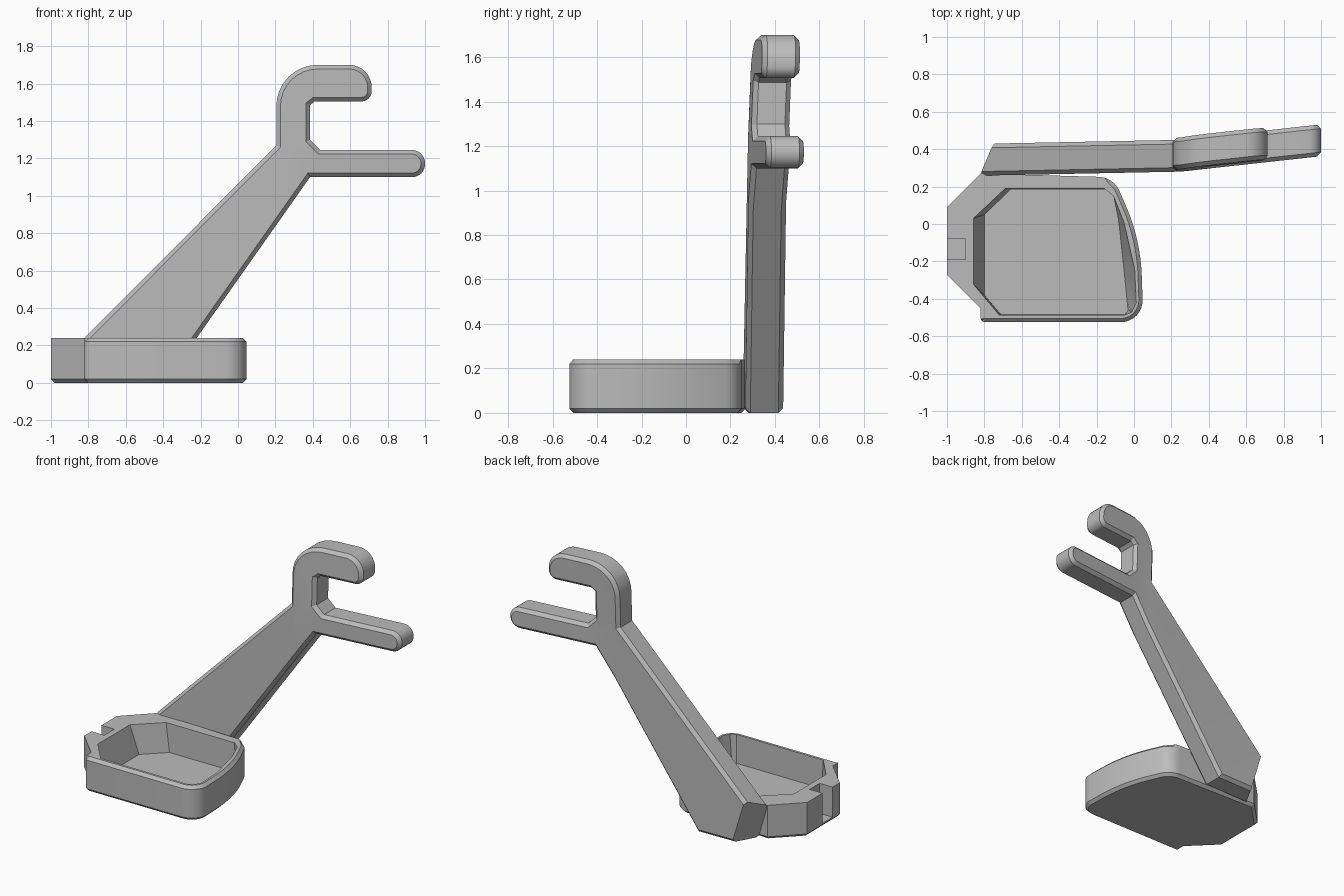
import bpy, bmesh, math
from mathutils import Vector

cube = bpy.data.objects.get("Cube")
if cube:
    bpy.data.objects.remove(cube, do_unlink=True)

grey = bpy.data.materials.new("plain grey")
grey.use_nodes = True
grey.diffuse_color = (0.5, 0.5, 0.5, 1)
grey.node_tree.nodes["Principled BSDF"].inputs["Base Color"].default_value = (0.5, 0.5, 0.5, 1)


def rounded(corners, steps=8):
    """Outline from (x, y) corners; a third value rounds the corner with that setback."""
    out = []
    for i, c in enumerate(corners):
        p = Vector(c[:2])
        if len(c) == 2:
            out.append(p)
            continue
        u = (Vector(corners[i - 1][:2]) - p).normalized()
        v = (Vector(corners[(i + 1) % len(corners)][:2]) - p).normalized()
        a, b = p + u * c[2], p + v * c[2]
        w = math.sin(u.angle(v) / 2)
        for k in range(steps + 1):
            t = k / steps
            f, g, h = (1 - t) ** 2, 2 * w * t * (1 - t), t * t
            out.append((a * f + p * g + b * h) / (f + g + h))
    return out


def loft(low, high, z0, z1):
    """Closed solid between two outlines with equal point counts."""
    bm = bmesh.new()
    lo = [bm.verts.new((p[0], p[1], z0)) for p in low]
    hi = [bm.verts.new((p[0], p[1], z1)) for p in high]
    bm.faces.new(lo)
    bm.faces.new(hi)
    for i in range(len(lo)):
        bm.faces.new((lo[i - 1], lo[i], hi[i], hi[i - 1]))
    bmesh.ops.recalc_face_normals(bm, faces=bm.faces[:])
    return bm


def chamfer(bm, size, rule):
    """Bevel the cap edges whose midpoint passes the rule."""
    edges = [e for e in bm.edges
             if abs(e.verts[0].co.z - e.verts[1].co.z) < 1e-6
             and rule((e.verts[0].co + e.verts[1].co) / 2)]
    bmesh.ops.bevel(bm, geom=edges, offset=size, segments=1, affect='EDGES', clamp_overlap=False)


def make(name, bm):
    me = bpy.data.meshes.new(name)
    bm.to_mesh(me)
    bm.free()
    me.materials.append(grey)
    ob = bpy.data.objects.new(name, me)
    bpy.context.collection.objects.link(ob)
    return ob


def smooth(ob):
    bpy.ops.object.select_all(action='DESELECT')
    ob.select_set(True)
    bpy.context.view_layer.objects.active = ob
    bpy.ops.object.shade_smooth_by_angle(angle=math.radians(25))


def cut(ob, cutter):
    mod = ob.modifiers.new("cut", 'BOOLEAN')
    mod.operation = 'DIFFERENCE'
    mod.solver = 'EXACT'
    mod.object = cutter
    bpy.context.view_layer.objects.active = ob
    bpy.ops.object.modifier_apply(modifier=mod.name)
    bpy.data.objects.remove(cutter, do_unlink=True)


# Tray body: faceted on one side, curved on the other
outline = rounded([(-1, 0.09), (-0.82, 0.27), (-0.11, 0.25, 0.08), (0.035, -0.08, 0.2),
                   (0.05, -0.525, 0.12), (-0.82, -0.525, 0.025), (-0.82, -0.45), (-1, -0.27)])
bm = loft(outline, outline, 0, 0.24)
chamfer(bm, 0.02, lambda m: m.z < 0.1 or (m.x > -0.815 and m.y < 0.24))
tray = make("tray", bm)

# Tapered pocket in the tray
rim = [(-0.86, 0.03), (-0.69, 0.19), (-0.16, 0.19), (-0.11, 0.15), (-0.05, 0), (0.007, -0.25),
       (0.015, -0.42), (-0.01, -0.47), (-0.05, -0.488), (-0.72, -0.488), (-0.86, -0.32)]
floor = [(-0.8, 0.05), (-0.66, 0.185), (-0.15, 0.185), (-0.1, 0.14), (-0.08, 0), (-0.053, -0.25),
         (-0.036, -0.42), (-0.032, -0.46), (-0.05, -0.485), (-0.71, -0.485), (-0.8, -0.38)]
cut(tray, make("pocket_cutter", loft(floor, rim, 0.04, 0.25)))

# Cable notch in the outer wall
slot = [(-1.1, -0.19), (-0.9, -0.19), (-0.9, -0.08), (-1.1, -0.08)]
cut(tray, make("notch_cutter", loft(slot, slot, 0.03, 0.3)))
smooth(tray)

# Arm with hook and prong, drawn flat then stood up
profile = rounded([(-1.06, 0), (-0.39, 0), (0.385, 1.1), (1, 1.1, 0.07), (1, 1.245, 0.07),
                   (0.44, 1.245), (0.385, 1.3), (0.385, 1.485), (0.41, 1.505),
                   (0.715, 1.505, 0.055), (0.715, 1.7, 0.12), (0.205, 1.7, 0.22), (0.205, 1.27)])
bm = loft(profile, profile, 0, 0.17)
chamfer(bm, 0.022, lambda m: True)
for co, no in (((0.25, 0, 0), (1, 0, 0)), ((0, 1.25, 0), (0, 1, 0))):
    bmesh.ops.bisect_plane(bm, geom=bm.verts[:] + bm.edges[:] + bm.faces[:],
                           plane_co=co, plane_no=no)
for v in bm.verts:
    x, z, y = v.co
    y += 0.28 + 0.02 * (x - 0.25) + 0.09 * max(0, x - 0.25) + 0.04 * max(0, z - 1.25)
    v.co = (x, y, z)

# Angled facet where the arm meets the tray
bmesh.ops.bisect_plane(bm, geom=bm.verts[:] + bm.edges[:] + bm.faces[:],
                       plane_co=(-0.82, 0.27, 0.24), plane_no=(-0.87, 0.48, -0.26),
                       clear_outer=True)
bmesh.ops.holes_fill(bm, edges=[e for e in bm.edges if e.is_boundary], sides=0)
bmesh.ops.recalc_face_normals(bm, faces=bm.faces[:])
arm = make("hook_arm", bm)
smooth(arm)
